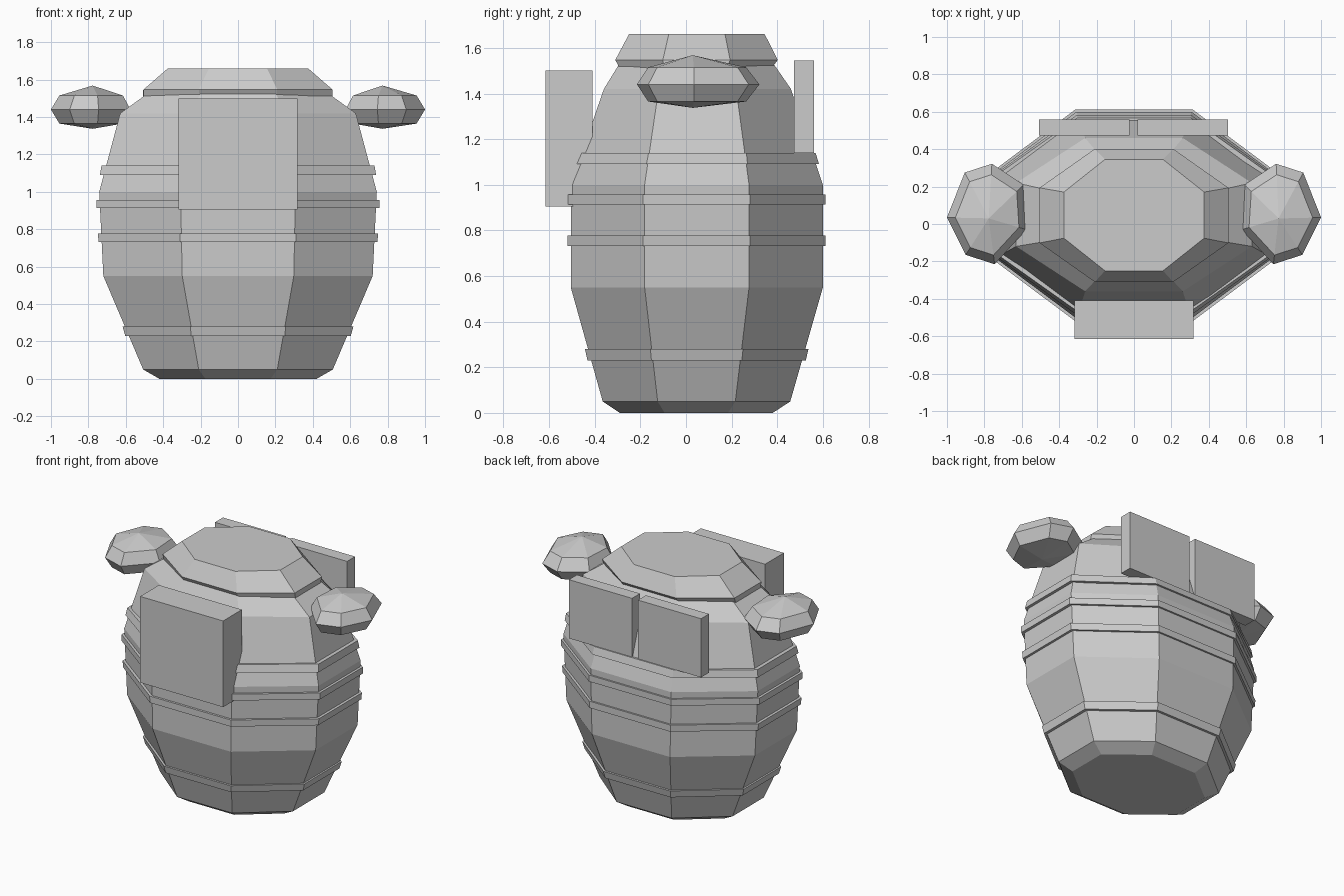
import bpy, bmesh, math

if "Cube" in bpy.data.objects:
    bpy.data.objects.remove(bpy.data.objects["Cube"])

T = math.tan(math.pi / 8)


def loft(name, rings):
    """Skin a stack of equal-length point rings and cap both ends."""
    bm = bmesh.new()
    vs = [[bm.verts.new(p) for p in ring] for ring in rings]
    n = len(vs[0])
    for a, b in zip(vs, vs[1:]):
        for i in range(n):
            j = (i + 1) % n
            bm.faces.new((a[i], a[j], b[j], b[i]))
    bm.faces.new(vs[0][::-1])
    bm.faces.new(vs[-1])
    bmesh.ops.recalc_face_normals(bm, faces=bm.faces)
    me = bpy.data.meshes.new(name)
    bm.to_mesh(me)
    bm.free()
    ob = bpy.data.objects.new(name, me)
    bpy.context.collection.objects.link(ob)
    return ob


def octagon(z, hx, y0, y1):
    """Stretched octagon with flat sides on all four axes."""
    cy, hy = (y0 + y1) / 2, (y1 - y0) / 2
    unit = [(1, -T), (1, T), (T, 1), (-T, 1), (-1, T), (-1, -T), (-T, -1), (T, -1)]
    return [(hx * u, cy + hy * v, z) for u, v in unit]


def stack(name, profile):
    return loft(name, [octagon(*p) for p in profile])


def box(name, x, y, z):
    return loft(name, [[(x[0], y[0], h), (x[1], y[0], h), (x[1], y[1], h), (x[0], y[1], h)]
                       for h in z])


# Faceted barrel torso: z, half width, front y, back y
stack("torso", [
    (0.0, 0.42, -0.29, 0.38),
    (0.05, 0.507, -0.365, 0.457),
    (0.55, 0.72, -0.505, 0.60),
    (1.0, 0.742, -0.505, 0.60),
    (1.42, 0.63, -0.36, 0.46),
    (1.55, 0.45, -0.28, 0.37),
])

# Collar cap
stack("collar", [
    (1.51, 0.505, -0.29, 0.375),
    (1.547, 0.505, -0.31, 0.402),
    (1.66, 0.375, -0.25, 0.345),
])

# Raised bands around the torso
bands = {
    "hip_band": [(0.23, 0.603, -0.432, 0.525), (0.28, 0.617, -0.443, 0.537)],
    "waist_band": [(0.732, 0.745, -0.52, 0.612), (0.778, 0.75, -0.52, 0.612)],
    "rib_band": [(0.913, 0.757, -0.52, 0.612), (0.957, 0.757, -0.52, 0.612)],
    "chest_band": [(1.09, 0.738, -0.487, 0.583), (1.14, 0.73, -0.467, 0.568)],
}
for name, profile in bands.items():
    stack(name, profile)

# Chest block and the pair of back plates
box("chest_block", (-0.317, 0.317), (-0.615, -0.41), (0.905, 1.5))
box("back_plate_left", (-0.507, -0.025), (0.473, 0.56), (1.14, 1.545))
box("back_plate_right", (0.02, 0.502), (0.473, 0.56), (1.14, 1.545))

# Seven-sided faceted shoulder pads
outline = [(1.0, 0.035), (0.905, 0.275), (0.76, 0.322), (0.59, 0.21),
           (0.575, -0.03), (0.745, -0.215), (0.9, -0.165)]
levels = [(1.337, 0.01), (1.365, 0.8), (1.44, 1.0), (1.515, 0.8), (1.568, 0.01)]
cx, cy = 0.775, 0.03
for side, s in (("right", 1), ("left", -1)):
    pad = loft("shoulder_pad_" + side, [
        [(s * (cx + (x - cx) * f), cy + (y - cy) * f, z) for x, y in outline]
        for z, f in levels])
    # close the tiny end rings to single points
    bm = bmesh.new()
    bm.from_mesh(pad.data)
    bmesh.ops.remove_doubles(bm, verts=bm.verts, dist=0.008)
    bm.to_mesh(pad.data)
    bm.free()
